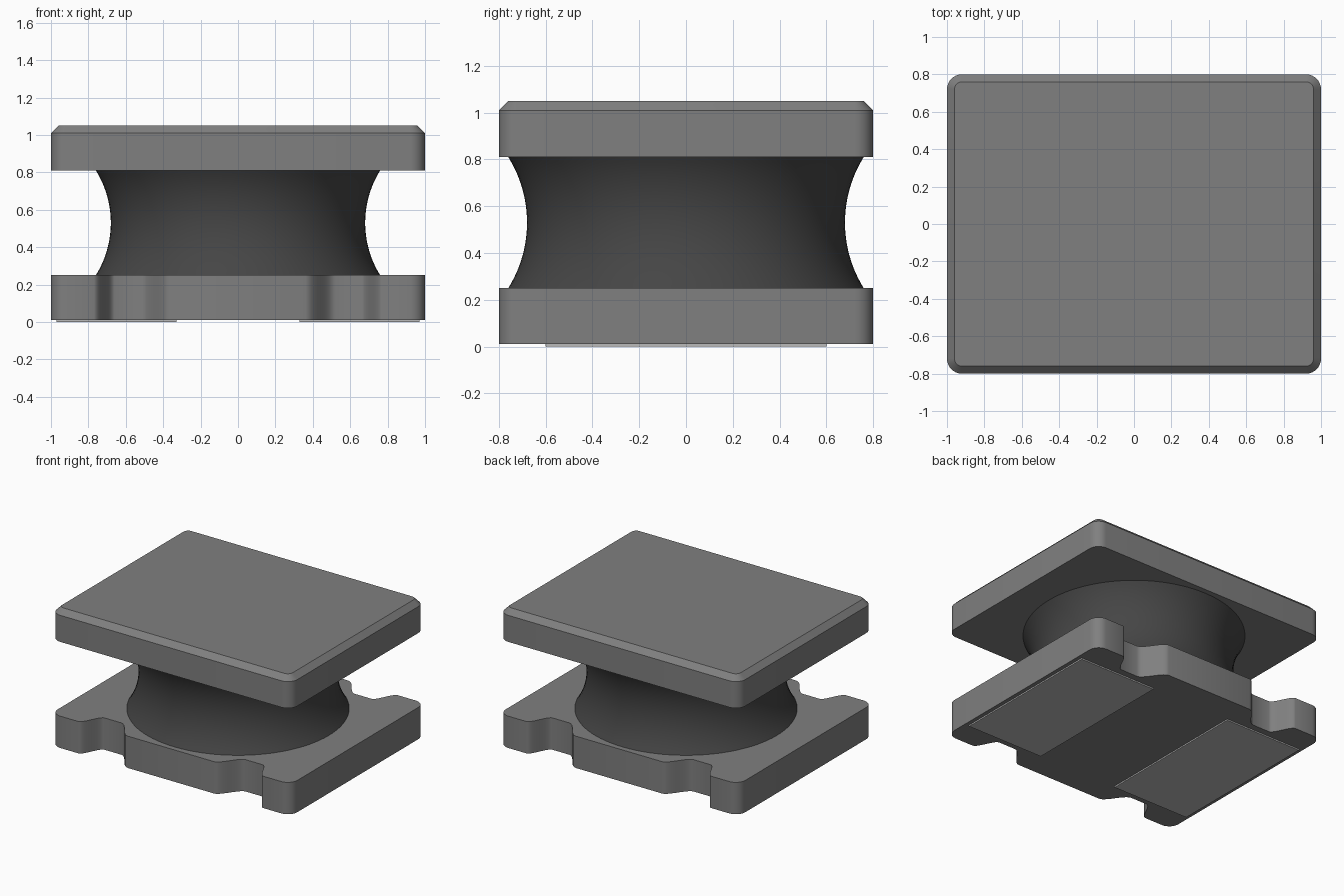
import bpy, bmesh, math

cube = bpy.data.objects.get("Cube")
if cube:
    bpy.data.objects.remove(cube, do_unlink=True)


def material(name, value):
    mat = bpy.data.materials.new(name)
    mat.use_nodes = True
    colour = (value, value, value, 1)
    mat.diffuse_color = colour
    mat.node_tree.nodes["Principled BSDF"].inputs["Base Color"].default_value = colour
    return mat


mid_grey = material("mid grey", 0.215)
dark_grey = material("dark grey", 0.06)
light_grey = material("light grey", 0.5)


def stack(name, layers, mat):
    """Skin matching outlines, given as (points, height), and cap both ends."""
    bm = bmesh.new()
    rings = [[bm.verts.new((x, y, z)) for x, y in pts] for pts, z in layers]
    for low, high in zip(rings, rings[1:]):
        for i in range(len(low)):
            j = (i + 1) % len(low)
            bm.faces.new((low[i], low[j], high[j], high[i]))
    bm.faces.new(rings[0][::-1])
    bm.faces.new(rings[-1])
    bmesh.ops.recalc_face_normals(bm, faces=bm.faces)
    mesh = bpy.data.meshes.new(name)
    bm.to_mesh(mesh)
    bm.free()
    mesh.materials.append(mat)
    obj = bpy.data.objects.new(name, mesh)
    bpy.context.collection.objects.link(obj)
    bpy.ops.object.select_all(action='DESELECT')
    obj.select_set(True)
    bpy.context.view_layer.objects.active = obj
    bpy.ops.object.shade_smooth_by_angle(angle=math.radians(30))
    return obj


def corner(cx, cy, radius, start, steps=8):
    angles = [math.radians(start + 90 * i / steps) for i in range(steps + 1)]
    return [(cx + radius * math.cos(a), cy + radius * math.sin(a)) for a in angles]


def rounded_rect(hx, hy, r):
    return (corner(hx - r, hy - r, r, 0) + corner(r - hx, hy - r, r, 90)
            + corner(r - hx, r - hy, r, 180) + corner(hx - r, r - hy, r, 270))


def s_curve(x0, x1, y0, y1, steps=10):
    ts = [i / steps for i in range(steps + 1)]
    return [(x0 + (x1 - x0) * t, y0 + (y1 - y0) * t * t * (3 - 2 * t)) for t in ts]


def circle(r, count=96):
    return [(r * math.cos(math.tau * i / count), r * math.sin(math.tau * i / count))
            for i in range(count)]


# Base with two smooth notches on the front and on the back
quarter = (corner(0.92, 0.72, 0.08, 0) + s_curve(0.77, 0.66, 0.8, 0.65)
           + s_curve(0.52, 0.36, 0.65, 0.8))
half = quarter + [(-x, y) for x, y in reversed(quarter)]
outline = half + [(-x, -y) for x, y in half]
stack("base_plate", [(outline, 0.01), (outline, 0.25)], mid_grey)

# Waisted core with a circular arc profile
arc_radius, waist, middle = 0.53, 0.68, 0.53
layers = []
for i in range(25):
    z = 0.25 + 0.56 * i / 24
    r = waist + arc_radius - math.sqrt(arc_radius ** 2 - (z - middle) ** 2)
    layers.append((circle(r), z))
stack("waisted_core", layers, dark_grey)

# Top plate with a chamfered upper edge
full = rounded_rect(1, 0.8, 0.08)
stack("top_plate", [(full, 0.81), (full, 1.01),
                    (rounded_rect(0.96, 0.76, 0.04), 1.05)], mid_grey)

# Contact pads under the base
for side, sign in (("left", 1), ("right", -1)):
    pad = [(sign * 0.65 + dx * 0.32, dy * 0.6)
           for dx, dy in ((-1, -1), (1, -1), (1, 1), (-1, 1))]
    stack("contact_pad_" + side, [(pad, 0), (pad, 0.0099)], light_grey)
